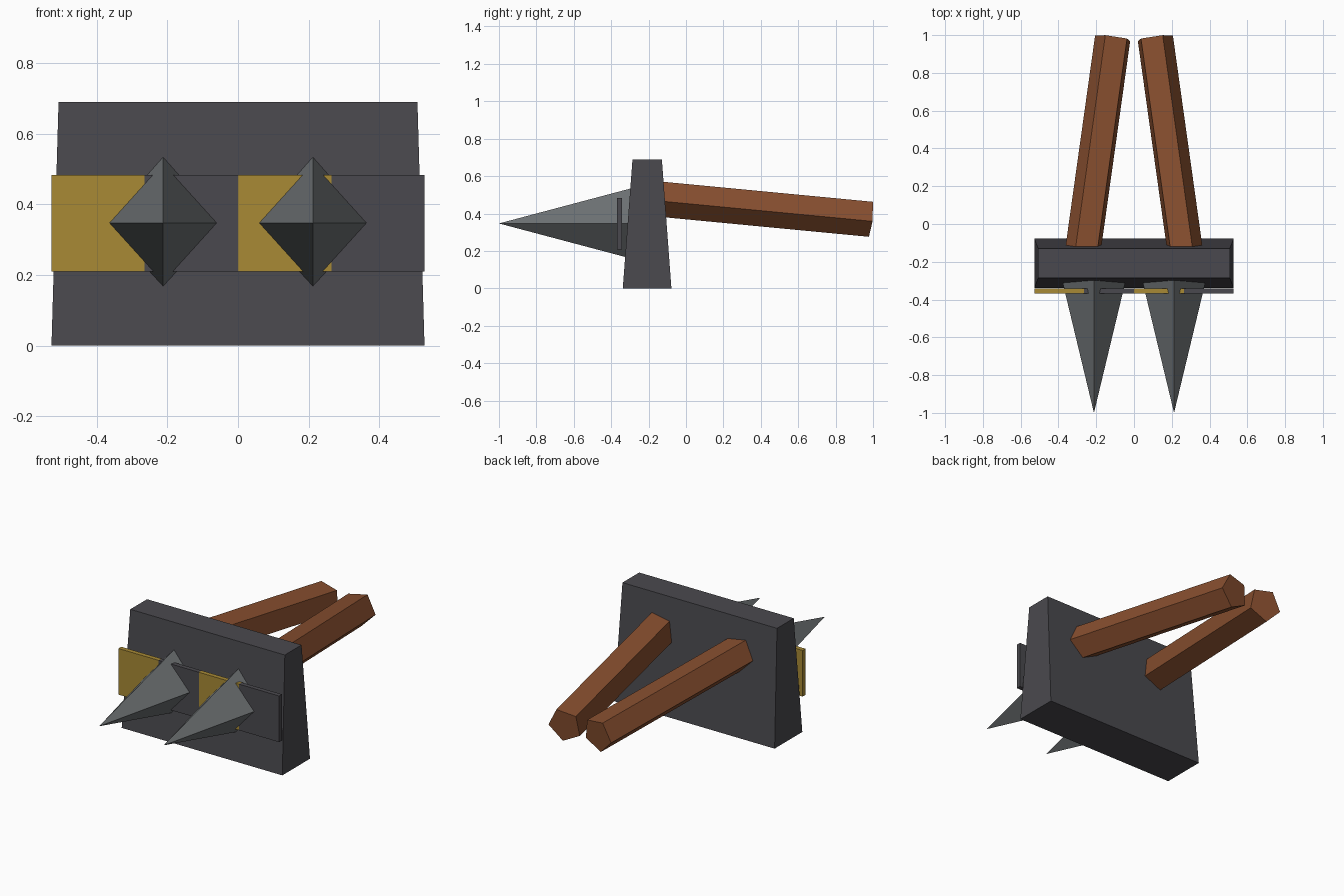
import bpy, bmesh, math
from mathutils import Vector

if "Cube" in bpy.data.objects:
    bpy.data.objects.remove(bpy.data.objects["Cube"])


def material(name, r, g, b):
    lin = [((c / 255 + 0.055) / 1.055) ** 2.4 for c in (r, g, b)]
    m = bpy.data.materials.new(name)
    m.diffuse_color = (*lin, 1)
    m.use_nodes = True
    m.node_tree.nodes["Principled BSDF"].inputs["Base Color"].default_value = m.diffuse_color
    return m


DARK = material("dark_iron", 74, 73, 78)
STEEL = material("grey_steel", 109, 113, 115)
GOLD = material("mustard_yellow", 168, 138, 53)
WOOD = material("brown_wood", 136, 79, 47)


def loft(name, rings, mat):
    """Closed solid through rings of points; a one-point ring makes a tip."""
    bm = bmesh.new()
    vs = [[bm.verts.new(p) for p in ring] for ring in rings]
    for a, b in zip(vs, vs[1:]):
        n = len(a)
        for i in range(n):
            j = (i + 1) % n
            bm.faces.new((a[i], a[j], b[0]) if len(b) == 1 else (a[i], a[j], b[j], b[i]))
    for ring in (vs[0], vs[-1]):
        if len(ring) > 2:
            bm.faces.new(ring)
    bmesh.ops.recalc_face_normals(bm, faces=bm.faces)
    me = bpy.data.meshes.new(name)
    bm.to_mesh(me)
    bm.free()
    me.materials.append(mat)
    ob = bpy.data.objects.new(name, me)
    bpy.context.collection.objects.link(ob)
    return ob


def rect(x0, x1, y0, y1, z):
    return [(x0, y0, z), (x1, y0, z), (x1, y1, z), (x0, y1, z)]


# Tapered barrier block
loft("barrier_block", [rect(-0.528, 0.528, -0.338, -0.078, 0),
                       rect(-0.508, 0.508, -0.286, -0.129, 0.69)], DARK)

# Row of alternating warning plates, held just off the front face
for i in range(4):
    x = -0.528 + 0.264 * i
    loft(f"warning_plate_{i + 1}", [rect(x, x + 0.264, -0.368, -0.341, 0.209),
                                    rect(x, x + 0.264, -0.368, -0.341, 0.483)],
         DARK if i % 2 else GOLD)

for side, label in ((-1, "left"), (1, "right")):
    # Four-sided spike pointing forward, its base sunk in the block
    x, y, z, w, h = side * 0.212, -0.25, 0.347, 0.18, 0.199
    loft(f"spike_{label}", [[(x + w, y, z), (x, y, z + h), (x - w, y, z), (x, y, z - h)],
                            [(x, -1.0, z)]], STEEL)

    # Five-sided wooden brace sloping back, down and inward
    start, end = Vector((0.274, -0.2, 0.487)), Vector((0.108, 0.985, 0.374))
    axis = (end - start).normalized()
    right = axis.cross(Vector((0, 0, 1))).normalized()
    up = right.cross(axis)
    rings = []
    for c in (start, end):
        pts = []
        for k in range(5):
            a = math.radians(72 * k - 9)
            p = c + 0.1 * (math.cos(a) * right + math.sin(a) * up)
            pts.append((side * p.x, p.y, p.z))
        rings.append(pts)
    loft(f"brace_{label}", rings, WOOD)
